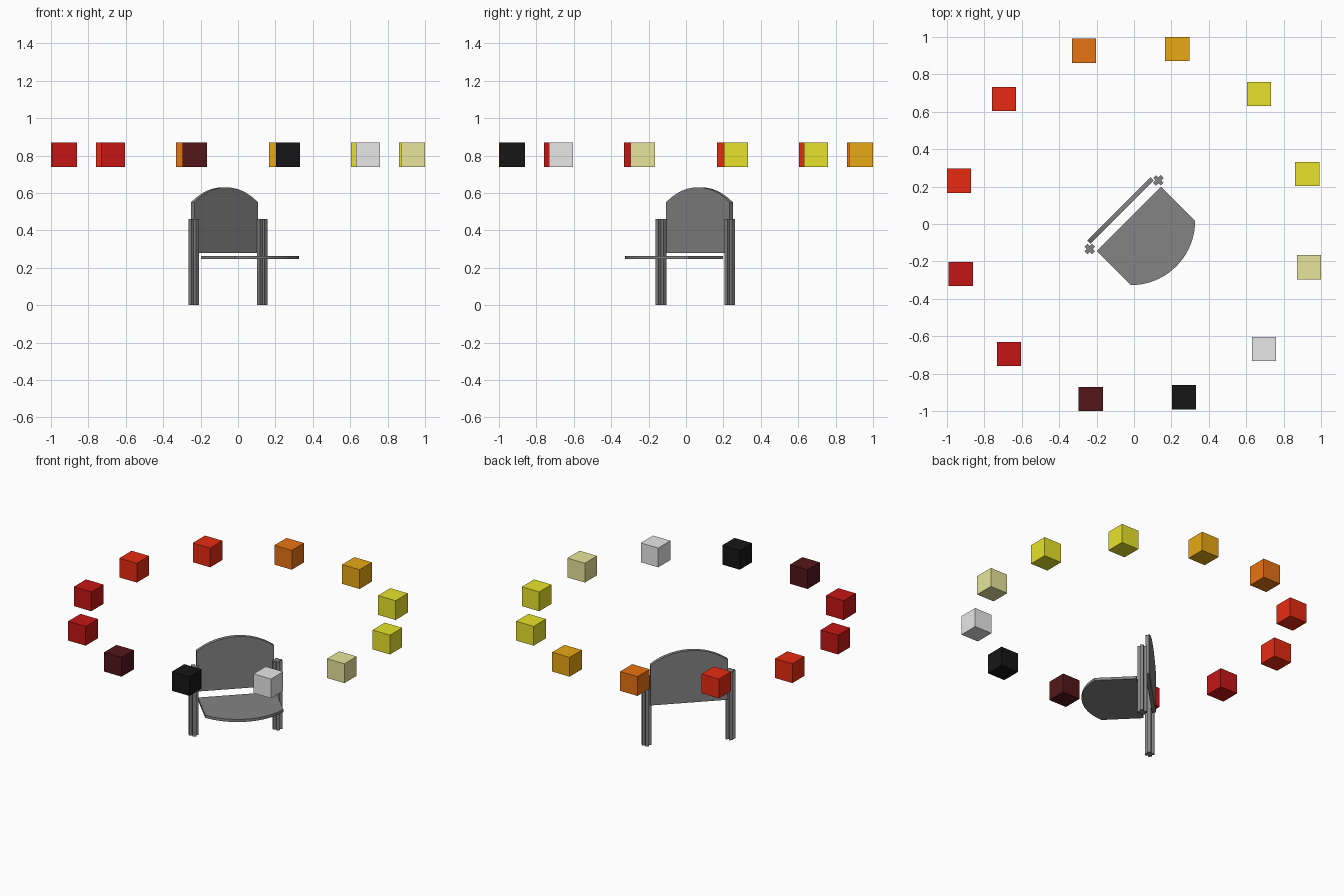
import bpy
import bmesh
from math import sin, cos, radians, asin, pi
from mathutils import Matrix

if "Cube" in bpy.data.objects:
    bpy.data.objects.remove(bpy.data.objects["Cube"], do_unlink=True)


def material(name, rgb):
    mat = bpy.data.materials.new(name)
    mat.use_nodes = True
    mat.diffuse_color = (*rgb, 1)
    mat.node_tree.nodes["Principled BSDF"].inputs["Base Color"].default_value = (*rgb, 1)
    return mat


GREY = material("grey", (0.23, 0.23, 0.23))
COLOURS = {
    "orange": (1, 0.215, 0.008),
    "amber": (1, 0.49, 0.009),
    "yellow": (1, 0.96, 0.03),
    "pale_yellow": (1, 0.98, 0.41),
    "white": (1, 1, 1),
    "black": (0.008, 0.008, 0.008),
    "maroon": (0.085, 0.008, 0.01),
    "dark_red": (0.56, 0.008, 0.008),
    "red": (1, 0.03, 0.008),
}
MATS = {name: material(name, rgb) for name, rgb in COLOURS.items()}


def make_object(name, bm, mat):
    bmesh.ops.recalc_face_normals(bm, faces=bm.faces)
    mesh = bpy.data.meshes.new(name)
    bm.to_mesh(mesh)
    bm.free()
    mesh.materials.append(mat)
    obj = bpy.data.objects.new(name, mesh)
    bpy.context.collection.objects.link(obj)
    return obj


def prism(name, outline, depth):
    """Extrude a 3D outline along the depth vector and turn it to the chair's heading."""
    bm = bmesh.new()
    face = bm.faces.new([bm.verts.new(p) for p in outline])
    result = bmesh.ops.extrude_face_region(bm, geom=[face], use_keep_orig=True)
    moved = [v for v in result["geom"] if isinstance(v, bmesh.types.BMVert)]
    bmesh.ops.translate(bm, verts=moved, vec=depth)
    bmesh.ops.transform(bm, matrix=Matrix.Rotation(pi / 4, 4, "Z"), verts=bm.verts)
    return make_object(name, bm, GREY)


def arc(half_width, rise, steps=20):
    """Points of a shallow arc from +half_width to -half_width, starting at height zero."""
    radius = (half_width ** 2 + rise ** 2) / (2 * rise)
    limit = asin(half_width / radius)
    angles = [limit - 2 * limit * i / steps for i in range(steps + 1)]
    return [(radius * sin(a), radius * cos(a) - radius + rise) for a in angles]


# Seat with a bowed front edge
seat = [(-0.242, 0.038, 0.246), (0.242, 0.038, 0.246)]
seat += [(x, -0.22 - h, 0.246) for x, h in arc(0.242, 0.1)]
prism("seat", seat, (0, 0, 0.018))

# Backrest with a bowed top edge
back = [(-0.24, 0.09, 0.28), (0.24, 0.09, 0.28)]
back += [(x, 0.09, 0.55 + h) for x, h in arc(0.24, 0.08)]
prism("backrest", back, (0, 0.024, 0))

# Legs with a cross-shaped section
ARM, HALF = 0.029, 0.011
cross = [(HALF, ARM), (HALF, HALF), (ARM, HALF)]
for side, cx in (("left", 0.257), ("right", -0.262)):
    section = []
    for turn in range(4):
        c, s = cos(turn * pi / 2), sin(turn * pi / 2)
        section += [(cx + x * c + y * s, 0.073 - x * s + y * c, 0) for x, y in cross]
    prism(side + "_leg", section, (0, 0, 0.46))

# Ring of coloured cubes
RING = ["orange", "amber", "yellow", "yellow", "pale_yellow", "white",
        "black", "maroon", "dark_red", "dark_red", "red", "red"]
for i, colour in enumerate(RING):
    angle = radians(106.1 - 30 * i)
    bm = bmesh.new()
    centre = (0.964 * cos(angle), 0.964 * sin(angle), 0.805)
    bmesh.ops.create_cube(bm, size=0.13, matrix=Matrix.Translation(centre))
    make_object(f"ring_cube_{i + 1}", bm, MATS[colour])
